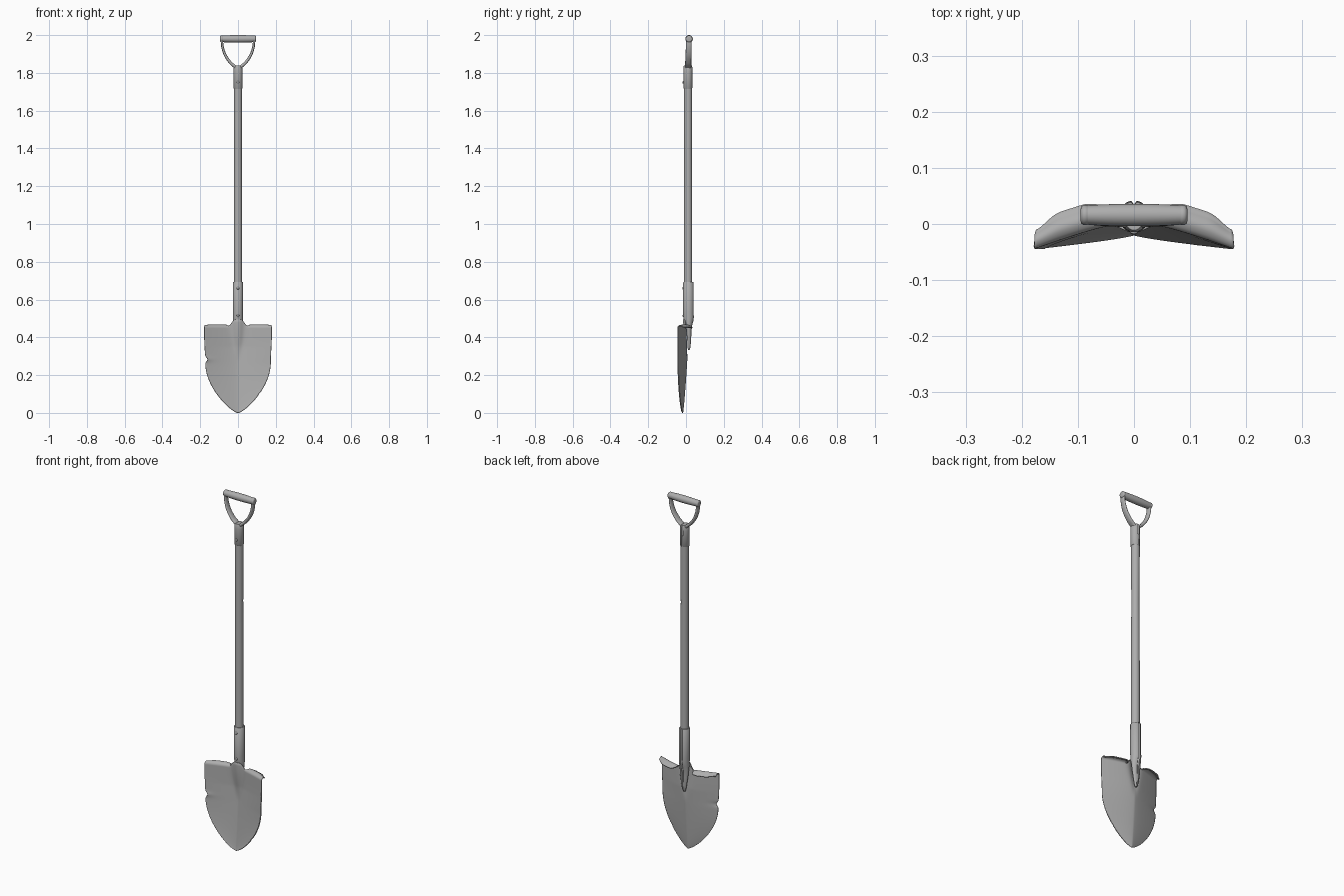
import bpy, math
from math import sin, cos, pi, exp
from mathutils import Vector

if "Cube" in bpy.data.objects:
    bpy.data.objects.remove(bpy.data.objects["Cube"])

GREY = bpy.data.materials.new("dark_grey")
GREY.diffuse_color = (0.42, 0.42, 0.42, 1)
GREY.use_nodes = True
GREY.node_tree.nodes["Principled BSDF"].inputs["Base Color"].default_value = GREY.diffuse_color


def mesh_object(name, verts, faces, angle=40):
    me = bpy.data.meshes.new(name)
    me.from_pydata(verts, [], faces)
    me.materials.append(GREY)
    ob = bpy.data.objects.new(name, me)
    bpy.context.collection.objects.link(ob)
    bpy.ops.object.select_all(action='DESELECT')
    ob.select_set(True)
    bpy.context.view_layer.objects.active = ob
    bpy.ops.object.mode_set(mode='EDIT')
    bpy.ops.mesh.select_all(action='SELECT')
    bpy.ops.mesh.normals_make_consistent(inside=False)
    bpy.ops.object.mode_set(mode='OBJECT')
    bpy.ops.object.shade_smooth_by_angle(angle=math.radians(angle))
    return ob


def skin(name, rings):
    """Join closed rings of points into a capped tube."""
    n = len(rings[0])
    faces = [(r * n + i, r * n + (i + 1) % n, (r + 1) * n + (i + 1) % n, (r + 1) * n + i)
             for r in range(len(rings) - 1) for i in range(n)]
    faces += [tuple(range(n)), tuple(range((len(rings) - 1) * n, len(rings) * n))]
    return mesh_object(name, [p for r in rings for p in r], faces)


def tube(name, profile, seg=32, seam=False):
    """Upright tube from (z, y centre, x radius, y radius); seam cuts a groove in the back."""
    rings = []
    for z, yc, rx, ry in profile:
        ring = []
        for i in range(seg):
            a = 2 * pi * i / seg
            k = 0.75 if seam and i == seg // 4 else 1
            ring.append((rx * cos(a), yc + k * ry * sin(a), z))
        rings.append(ring)
    return skin(name, rings)


def bar(name, profile, y, z, seg=28):
    """Round bar along x from (x, radius)."""
    return skin(name, [[(x, y + r * cos(2 * pi * i / seg), z + r * sin(2 * pi * i / seg))
                        for i in range(seg)] for x, r in profile])


def smooth(a, b, x):
    t = min(1, max(0, (x - a) / (b - a)))
    return t * t * (3 - 2 * t)


# Blade: dished sheet with pointed outline, worn edges, front rib and rolled-back foot treads
TOP, ROWS, COLS, ROLL = 0.457, 72, 72, 7


def half_width(z):
    if z < 0.27:
        return max(0.003, 0.173 * sin(pi / 2 * z / 0.27) ** 0.72)
    return 0.173 + 0.005 * smooth(0.27, 0.4, z)


def blade_point(u, z):
    w = half_width(z)
    centre = -0.018 + 0.027 * min(1, z / 0.35) ** 0.8
    edge = -0.018 - 0.024 * min(1, w / 0.17) ** 0.8
    y = centre + (edge - centre) * abs(u) ** 1.25
    x = u * w
    rib = smooth(0.27, 0.47, z)
    y -= 0.022 * rib * exp(-(x / (0.012 + 0.016 * rib)) ** 2)
    if u < 0:
        x += 0.013 * exp(-((z - 0.283) / 0.013) ** 2) * u ** 6
    else:
        x -= 0.003 * exp(-((z - 0.1) / 0.006) ** 2) * u ** 8
    z += 0.035 * exp(-(x / 0.036) ** 4) * (z / TOP) ** 9
    return Vector((x, y, z))


verts = []
for r in range(ROWS + 1 + ROLL):
    for c in range(COLS + 1):
        u = 2 * c / COLS - 1
        if r <= ROWS:
            p = blade_point(u, TOP * (r / ROWS) ** 1.3)
        else:
            p = blade_point(u, TOP)
            ax = abs(p.x)
            reach = min(0.046, 0.034 - p.y) * (1 - 0.35 * smooth(0.13, 0.18, ax))
            depth = 0.001 + reach * smooth(0.043, 0.066, ax)
            t = (r - ROWS) / ROLL
            p.y += depth * t
            p.z += depth * (0.22 * sin(pi * min(1, t * 1.2)) - 0.12 * t * t)
            p.x *= 1 - 0.02 * t * t * smooth(0.14, 0.18, ax)
        verts.append(p)
n = COLS + 1
faces = [(r * n + c, r * n + c + 1, (r + 1) * n + c + 1, (r + 1) * n + c)
         for r in range(ROWS + ROLL) for c in range(COLS)]
blade = mesh_object("blade", verts, faces, 60)
solid = blade.modifiers.new("thickness", 'SOLIDIFY')
solid.thickness = 0.005
solid.offset = 0

# Blade socket: folded tube tapering into the back of the blade
tube("blade_socket", [(0.692, 0.013, 0.0255, 0.0265), (0.69, 0.013, 0.027, 0.028),
                      (0.53, 0.013, 0.027, 0.028), (0.505, 0.014, 0.027, 0.028),
                      (0.485, 0.014, 0.027, 0.025), (0.46, 0.015, 0.026, 0.017),
                      (0.42, 0.016, 0.023, 0.013), (0.37, 0.017, 0.016, 0.009),
                      (0.343, 0.016, 0.010, 0.007), (0.333, 0.014, 0.005, 0.004)], seam=True)

# Wooden shaft
tube("shaft", [(0.6, 0.011, 0.022, 0.022), (0.85, 0.011, 0.022, 0.022), (1.15, 0.011, 0.0215, 0.0215),
               (1.4, 0.011, 0.0205, 0.0205), (1.6, 0.011, 0.0215, 0.0215), (1.78, 0.011, 0.022, 0.022)])

# Upper socket of the handle
tube("handle_socket", [(1.718, 0.010, 0.023, 0.023), (1.72, 0.010, 0.0245, 0.0245),
                       (1.81, 0.010, 0.0245, 0.0245), (1.828, 0.010, 0.023, 0.0245),
                       (1.838, 0.010, 0.017, 0.021)], seam=True)


# Yoke arms: flat straps swept from the socket up to the grip
def arm(name, side):
    ctrl = [Vector(p) for p in [(0.008, 1.805), (0.014, 1.830), (0.040, 1.854), (0.067, 1.893),
                                (0.082, 1.938), (0.086, 1.985)]]
    pts = []
    ext = [ctrl[0] * 2 - ctrl[1]] + ctrl + [ctrl[-1] * 2 - ctrl[-2]]
    for i in range(1, len(ctrl)):
        a, b, c, d = ext[i - 1:i + 3]
        for s in range(6):
            t = s / 6
            pts.append(0.5 * (2 * b + (c - a) * t + (2 * a - 5 * b + 4 * c - d) * t * t
                              + (3 * b - a - 3 * c + d) * t ** 3))
    pts.append(ctrl[-1])
    rings = []
    for i, p in enumerate(pts):
        f = i / (len(pts) - 1)
        d = (pts[min(i + 1, len(pts) - 1)] - pts[max(i - 1, 0)]).normalized()
        th, dep = 0.009 - 0.003 * f, 0.018 - 0.004 * f
        ring = []
        for k in range(16):
            a = 2 * pi * k / 16
            e = math.copysign(abs(cos(a)) ** 0.7, cos(a)) * th
            g = math.copysign(abs(sin(a)) ** 0.7, sin(a)) * dep
            ring.append((side * (p.x + d.y * e), 0.010 + 0.005 * f + g, p.y - d.x * e))
        rings.append(ring)
    skin(name, rings)


for label, s in (("left", -1), ("right", 1)):
    arm("yoke_arm_" + label, s)
    bar("grip_cap_" + label, [(s * 0.082, 0.0165), (s * 0.084, 0.018), (s * 0.090, 0.018),
                              (s * 0.094, 0.015), (s * 0.095, 0.011)], 0.016, 1.98)

# Barrel-shaped grip
bar("grip", [(0.086 * t / 8, 0.020 - 0.003 * (t / 8) ** 2) for t in range(-8, 9)], 0.016, 1.98)

# Rivets on the front of both sockets
for i, (z, y) in enumerate([(0.66, -0.015), (0.515, -0.014), (1.75, -0.0145)]):
    bpy.ops.mesh.primitive_uv_sphere_add(segments=16, ring_count=8, radius=1, location=(0, y, z))
    rivet = bpy.context.object
    rivet.name = f"rivet_{i + 1}"
    rivet.scale = (0.007, 0.004, 0.007)
    rivet.data.materials.append(GREY)
    bpy.ops.object.shade_smooth()
